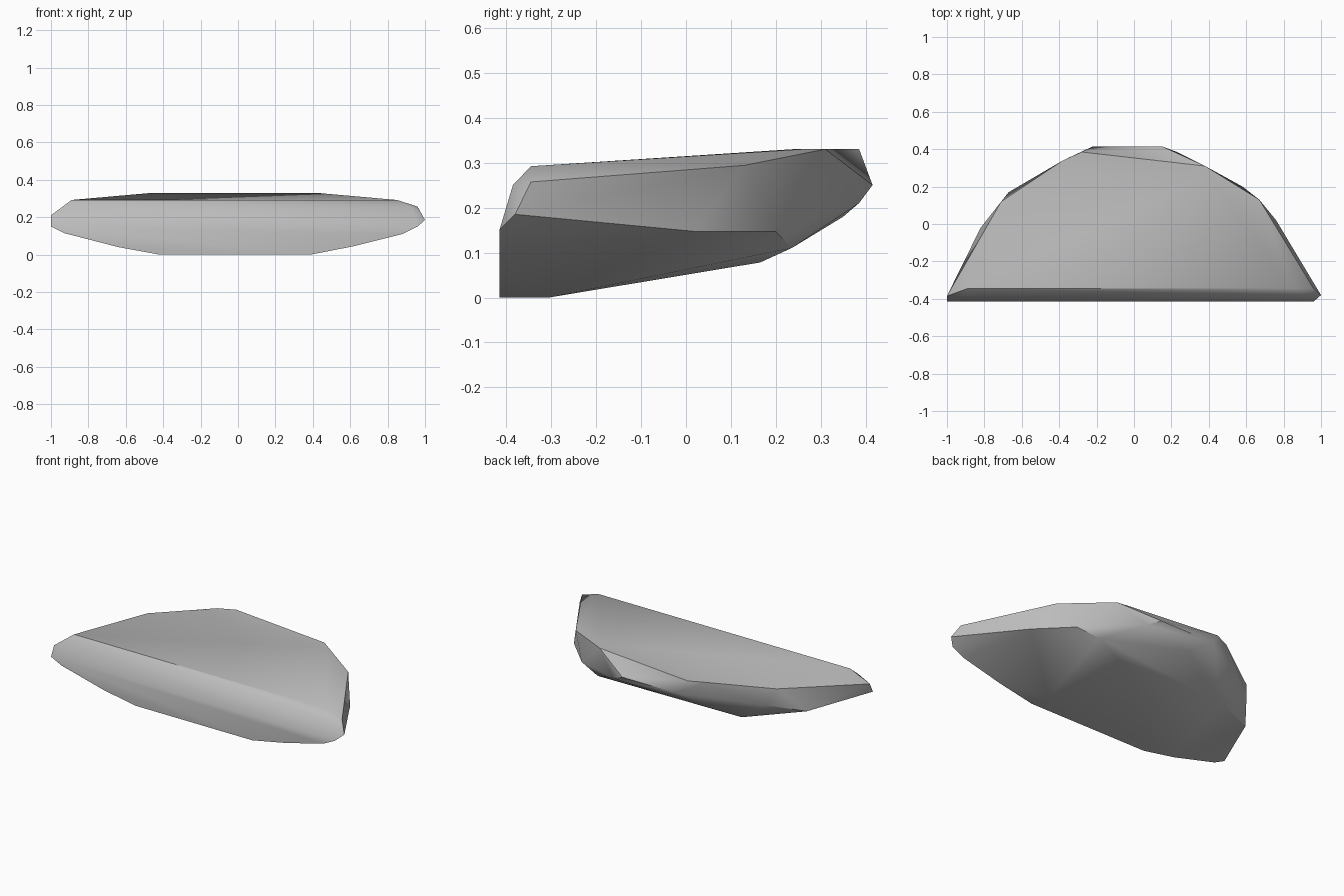
import bpy
import bmesh
import math
from mathutils import Vector

# Remove the default object
default_cube = bpy.data.objects.get("Cube")
if default_cube:
    bpy.data.objects.remove(default_cube, do_unlink=True)


def make_material(name, grey):
    """Plain flat colour for viewport and render."""
    material = bpy.data.materials.new(name)
    material.use_nodes = True
    colour = (grey, grey, grey, 1)
    material.diffuse_color = colour
    shader = material.node_tree.nodes["Principled BSDF"]
    shader.inputs["Base Color"].default_value = colour
    shader.inputs["Roughness"].default_value = 0.9
    return material


def make_hull(name, corner_groups, material):
    """Wrap the corner groups in one convex skin and merge flat triangles."""
    bm = bmesh.new()
    for group in corner_groups:
        for corner in group:
            bm.verts.new(Vector(corner))
    hull = bmesh.ops.convex_hull(bm, input=bm.verts[:])
    unused = {item for key in ("geom_interior", "geom_unused") for item in hull[key]
              if isinstance(item, bmesh.types.BMVert)}
    bmesh.ops.delete(bm, geom=list(unused), context='VERTS')
    bmesh.ops.dissolve_limit(bm, angle_limit=math.radians(1),
                             verts=bm.verts[:], edges=bm.edges[:])
    bmesh.ops.recalc_face_normals(bm, faces=bm.faces[:])

    mesh = bpy.data.meshes.new(name)
    bm.to_mesh(mesh)
    bm.free()
    mesh.materials.append(material)
    body = bpy.data.objects.new(name, mesh)
    bpy.context.collection.objects.link(body)
    return body


# Flat front wall, tapering down to a narrow foot
front_wall = [(x, -.415, z) for x, z in (
    (-1, .15), (-.93, .115), (-.64, .04), (-.42, 0),
    (.39, 0), (.62, .045), (.88, .11), (.96, .15))]

# Chamfer between the front wall and the top
front_chamfer = [(-1, -.385, .21), (1, -.38, .185),
                 (-.92, -.385, .25), (.93, -.385, .25),
                 (-.89, -.345, .292), (.85, -.345, .292), (.96, -.345, .257)]

# Gently rising top with its highest part at the back
top_rim = [(.67, .13, .294), (-.71, .12, .294)]
top_rim += [(x, y, .33) for x, y in (
    (-.46, .24), (-.38, .34), (-.28, .385), (.38, .31), (.42, .26))]

# Widest line around the sides and back
side_rim = [(-.82, -.02, .13), (-.67, .17, .2),
            (.76, .02, .147), (.58, .2, .147), (.445, .235, .11)]
back_rim = [(x, .415, .25) for x in (-.22, .15)] + [(.23, .385, .21)]

# Shallow underside rising to the back
underside = [(x, -.305, 0) for x in (-.38, .36)]
underside += [(-.5, .165, .078), (.25, .165, .078), (-.1, .35, .18)]

stone = make_material("stone grey", .5)
slab = make_hull("stone_slab", [front_wall, front_chamfer, top_rim,
                                side_rim, back_rim, underside], stone)

# Soft shading with crisp main ridges
bpy.ops.object.select_all(action='DESELECT')
slab.select_set(True)
bpy.context.view_layer.objects.active = slab
bpy.ops.object.shade_smooth_by_angle(angle=math.radians(35))
